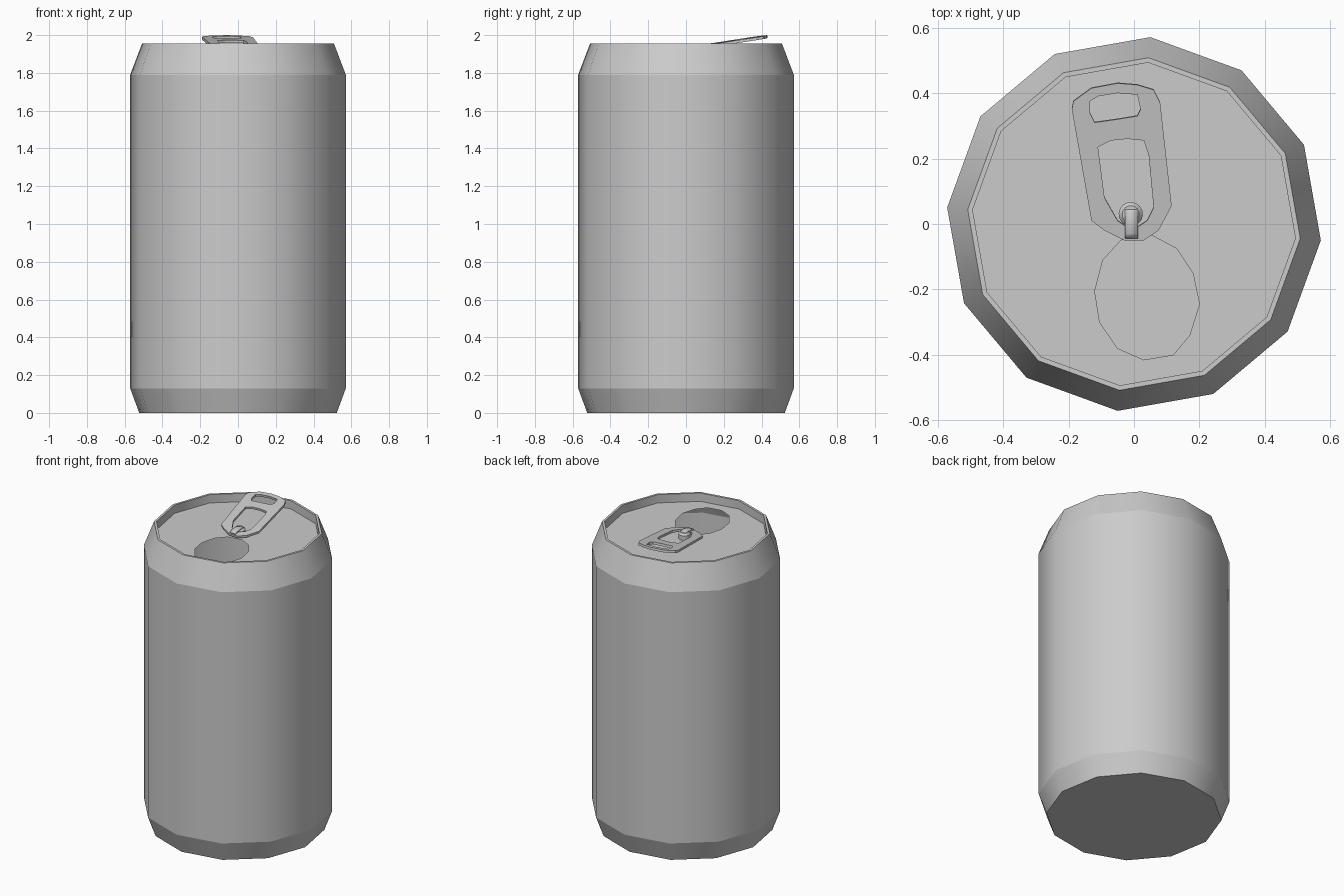
import bpy, bmesh, math
from mathutils import Vector

cube = bpy.data.objects.get("Cube")
if cube:
    bpy.data.objects.remove(cube, do_unlink=True)

SIDES, TURN = 12, math.radians(-5)
LID_Z, RIM_R = 1.90, 0.495

metal = bpy.data.materials.new("grey_metal")
metal.use_nodes = True
grey = (0.6, 0.6, 0.6, 1)
metal.diffuse_color = grey
bsdf = next(n for n in metal.node_tree.nodes if n.type == 'BSDF_PRINCIPLED')
bsdf.inputs["Base Color"].default_value = grey


def finish(bm, name):
    """Turn a bmesh into a named, coloured object."""
    mesh = bpy.data.meshes.new(name)
    bm.to_mesh(mesh)
    bm.free()
    mesh.materials.append(metal)
    obj = bpy.data.objects.new(name, mesh)
    bpy.context.collection.objects.link(obj)
    return obj


def circle(radius, count=SIDES, turn=TURN, cx=0, cy=0):
    step = math.tau / count
    return [(cx + radius * math.cos(turn + i * step),
             cy + radius * math.sin(turn + i * step)) for i in range(count)]


def lathe(name, profile, count=SIDES, turn=TURN, cx=0, cy=0, cap_start=False, cap_end=False):
    """Sweep (radius, z) points round; smooth around, crisp between bands."""
    bm = bmesh.new()
    rings = [[bm.verts.new((x, y, z)) for x, y in circle(r, count, turn, cx, cy)]
             for r, z in profile]
    for low, high in zip(rings, rings[1:]):
        for i in range(count):
            j = (i + 1) % count
            bm.faces.new((low[i], low[j], high[j], high[i])).smooth = True
    if cap_start:
        bm.faces.new(rings[0][::-1])
    if cap_end:
        bm.faces.new(rings[-1])
    for ring in rings:
        for a, b in zip(ring, ring[1:] + ring[:1]):
            bm.edges.get((a, b)).smooth = False
    return finish(bm, name)


def sheet(name, loops, height, thickness=0):
    """Fill an outer loop with holes, optionally given thickness downwards."""
    bm = bmesh.new()
    edges = []
    for loop in loops:
        verts = [bm.verts.new((x, y, 0)) for x, y in loop]
        edges += [bm.edges.new(pair) for pair in zip(verts, verts[1:] + verts[:1])]
    bmesh.ops.triangle_fill(bm, edges=edges, use_beauty=True, normal=(0, 0, 1))
    for face in bm.faces:
        face.normal_update()
        if face.normal.z < 0:
            face.normal_flip()
    bmesh.ops.dissolve_limit(bm, angle_limit=0.01, verts=bm.verts[:], edges=bm.edges[:])
    for v in bm.verts:
        v.co.z = height(v.co.x, v.co.y)
    obj = finish(bm, name)
    if thickness:
        solid = obj.modifiers.new("thickness", 'SOLIDIFY')
        solid.thickness = thickness
        solid.offset = -1
    return obj


def hundredths(*values):
    return [(x / 100, y / 100) for x, y in zip(values[::2], values[1::2])]


# Can shell: base, lower taper, wall, shoulder, rim and recess
lathe("can_body", [(0.525, 0), (0.573, 0.13), (0.573, 1.79), (0.51, 1.955),
                   (RIM_R, 1.955), (RIM_R, LID_Z)], cap_start=True)

# Lid with the open drinking hole
mouth = hundredths(5.5, -3.5, -4, -5, -9.5, -11, -12, -20.5, -10.5, -30, -5, -38,
                   3, -41.5, 12, -40, 17, -34, 20, -24.5, 18, -15, 13, -7.5)
sheet("lid", [circle(RIM_R), mouth], lambda x, y: LID_Z)


# Pull tab, tilted up towards the back and slightly rolled
def tab_height(x, y):
    return 1.934 + 0.15 * y - 0.02 * x


outline = hundredths(-19, 35, -18.5, 37.5, -13, 41.5, -5, 43, 1, 42.5, 6, 41, 8, 37,
                     11.5, 5.5, 7.5, -2, 3, -5, -3, -5, -9, -2, -13, 1)
finger_slot = hundredths(-13.5, 37.5, -11, 39, -5, 40, 1, 39.5, 2, 35, 1, 33,
                         -5, 32, -12, 31, -13.5, 34)
tongue_slot = hundredths(-11, 23.5, -7, 25.5, -2, 26, 3, 25.5, 4.5, 21, 6, 5,
                         4, 1, 1, -1, -2, -1, -5, 1, -9, 8)
sheet("pull_tab", [outline, finger_slot, tongue_slot], tab_height, 0.015)

# Rivet holding the tab
lathe("rivet", [(0.037, LID_Z), (0.037, 1.93), (0.026, 1.942)],
      count=16, cx=-0.01, cy=0.03, cap_end=True)

# Curved tongue from the tab's front edge over the rivet
bm = bmesh.new()
rows = []
for step in range(7):
    t = step / 6
    z = 1.93 + 0.018 * math.sin(math.pi * (0.1 + 0.7 * t))
    rows.append([bm.verts.new((x, -0.045 + 0.095 * t, z)) for x in (-0.028, 0.012)])
for a, b in zip(rows, rows[1:]):
    bm.faces.new((a[0], a[1], b[1], b[0])).smooth = True
tongue = finish(bm, "tab_tongue")
solid = tongue.modifiers.new("thickness", 'SOLIDIFY')
solid.thickness = 0.01
